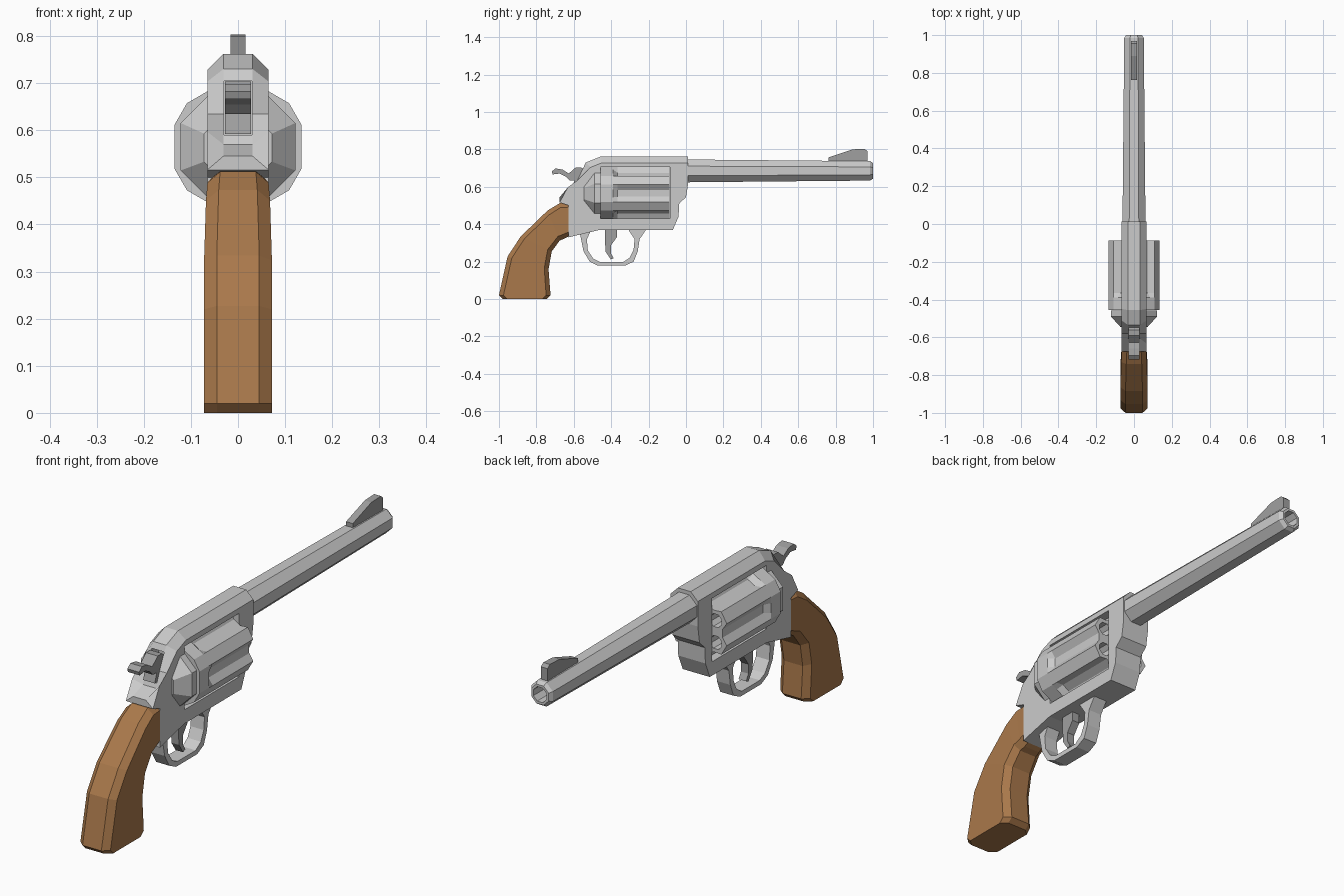
import bpy, bmesh, math
from mathutils import Vector

if "Cube" in bpy.data.objects:
    bpy.data.objects.remove(bpy.data.objects["Cube"])


def material(name, rgb):
    m = bpy.data.materials.new(name)
    m.diffuse_color = (*rgb, 1)
    m.use_nodes = True
    m.node_tree.nodes["Principled BSDF"].inputs["Base Color"].default_value = m.diffuse_color
    return m


WOOD = material("wood", (0.40, 0.19, 0.07))
DARK = material("dark_steel", (0.35, 0.35, 0.35))


def finish(bm, name, mat=None):
    bmesh.ops.recalc_face_normals(bm, faces=bm.faces[:])
    me = bpy.data.meshes.new(name)
    bm.to_mesh(me)
    bm.free()
    ob = bpy.data.objects.new(name, me)
    bpy.context.collection.objects.link(ob)
    if mat:
        me.materials.append(mat)
    return ob


def prism(name, pts, hw, mat=None, bevel=0, edges=()):
    """Side outline (y, z) extruded to x = +-hw; listed outline edges get a chamfer."""
    bm = bmesh.new()
    L = [bm.verts.new((-hw, y, z)) for y, z in pts]
    R = [bm.verts.new((hw, y, z)) for y, z in pts]
    n = len(pts)
    bm.faces.new(L)
    bm.faces.new(R[::-1])
    for i in range(n):
        j = (i + 1) % n
        bm.faces.new((L[i], R[i], R[j], L[j]))
    if bevel:
        es = [bm.edges.get((s[i], s[(i + 1) % n])) for s in (L, R) for i in edges]
        bmesh.ops.bevel(bm, geom=es, offset=bevel, segments=1, affect='EDGES')
    return finish(bm, name, mat)


def loft(name, rings, mat=None):
    """Skin a list of equal-length rings and cap both ends."""
    bm = bmesh.new()
    vs = [[bm.verts.new(p) for p in r] for r in rings]
    n = len(vs[0])
    for a, b in zip(vs, vs[1:]):
        for i in range(n):
            j = (i + 1) % n
            bm.faces.new((a[i], a[j], b[j], b[i]))
    bm.faces.new(vs[0])
    bm.faces.new(vs[-1][::-1])
    return finish(bm, name, mat)


def ring(y, r, zc, n=8, xc=0):
    return [(xc + r * math.cos(math.tau * (i + .5) / n), y,
             zc + r * math.sin(math.tau * (i + .5) / n)) for i in range(n)]


def cut(ob, cutter, keep=False):
    cutter.hide_render = True
    m = ob.modifiers.new("cut", 'BOOLEAN')
    m.operation, m.solver, m.object = 'DIFFERENCE', 'EXACT', cutter
    bpy.context.view_layer.objects.active = ob
    bpy.ops.object.modifier_apply(modifier=m.name)
    if not keep:
        bpy.data.objects.remove(cutter)


def box(y0, y1, z0, z1, hw):
    return prism("cutter", [(y0, z0), (y1, z0), (y1, z1), (y0, z1)], hw)


# Frame with chamfered top strap and back, window for the cylinder
frame = prism("frame", [
    (.012, .762), (-.456, .762), (-.536, .73), (-.58, .635), (-.606, .57),
    (-.675, .545), (-.675, .516), (-.627, .50), (-.627, .33), (-.46, .37),
    (-.07, .37), (-.04, .44), (-.036, .51), (.0, .545), (.012, .62)],
    .065, bevel=.034, edges=range(5))
cut(frame, box(-.458, -.085, .43, .705, .2))

# Recoil shield behind the cylinder
shield = loft("recoil_shield", [ring(-.457, .132, .565), ring(-.49, .132, .565),
                                ring(-.545, .078, .563)])
slot = box(-.7, -.5, .59, .705, .03)
cut(frame, slot, keep=True)
cut(shield, slot)

# Six-shot cylinder: narrow lands, flutes recessed toward the front
CZ = .565


def drum_ring(y, flute):
    out = []
    for k in range(6):
        for a, r in ((-19.5, .1425), (-9, flute), (9, flute), (19.5, .1425)):
            t = math.radians(60 * k + a)
            out.append((r * math.cos(t), y, CZ + r * math.sin(t)))
    return out


drum = loft("cylinder", [drum_ring(-.456, .136), drum_ring(-.39, .136),
                         drum_ring(-.365, .116), drum_ring(-.087, .116)])
for k in range(6):
    t = math.radians(60 * k + 30)
    x, z = .095 * math.cos(t), CZ + .095 * math.sin(t)
    cut(drum, loft("cutter", [ring(-.3, .03, z, 8, x), ring(0, .03, z, 8, x)]))

# Octagonal tapered barrel with bore
BZ = .685
barrel = loft("barrel", [ring(.0, .066, BZ), ring(.985, .056, BZ), ring(1, .045, BZ)])
cut(barrel, loft("cutter", [ring(.7, .034, BZ), ring(1.1, .034, BZ)]))

# Front sight
prism("front_sight", [(.763, .72), (.763, .757), (.89, .80), (.955, .803),
                      (.97, .79), (.97, .72)], .016, DARK)

# Hammer with curled spur
prism("hammer", [
    (-.718, .682), (-.697, .698), (-.66, .692), (-.627, .671), (-.59, .703),
    (-.56, .703), (-.50, .66), (-.50, .592), (-.61, .592), (-.596, .634),
    (-.622, .634), (-.643, .655), (-.675, .671), (-.713, .666)], .028, DARK)

# Trigger guard
prism("trigger_guard", [
    (-.58, .40), (-.568, .355), (-.548, .255), (-.515, .20), (-.47, .178),
    (-.325, .178), (-.28, .20), (-.258, .255), (-.248, .32), (-.215, .368),
    (-.215, .40), (-.30, .40), (-.305, .365), (-.275, .32), (-.28, .265),
    (-.30, .222), (-.335, .198), (-.46, .198), (-.495, .215), (-.525, .26),
    (-.53, .32), (-.51, .362), (-.51, .40)], .032)

# Trigger
prism("trigger", [
    (-.435, .40), (-.37, .40), (-.37, .33), (-.402, .286), (-.402, .245),
    (-.386, .218), (-.402, .212), (-.43, .254), (-.433, .31)], .018, DARK)

# Wooden grip: octagonal sections from back edge to front edge
rings = []
for by, bz, fy, fz, hw in [
        (-.627, .515, -.627, .335, .064), (-.675, .512, -.65, .323, .065),
        (-.74, .473, -.675, .313, .068), (-.884, .334, -.718, .254, .072),
        (-.954, .227, -.735, .158, .072), (-1, .02, -.724, .02, .072),
        (-.98, 0, -.745, 0, .072)]:
    b, f = Vector((0, by, bz)), Vector((0, fy, fz))
    d = (f - b).normalized() * .024
    half = [(b, hw - .027), (b + d, hw), (f - d, hw), (f, hw - .027)]
    rings.append([p + Vector((w, 0, 0)) for p, w in half] +
                 [p - Vector((w, 0, 0)) for p, w in reversed(half)])
loft("grip", rings, WOOD)
